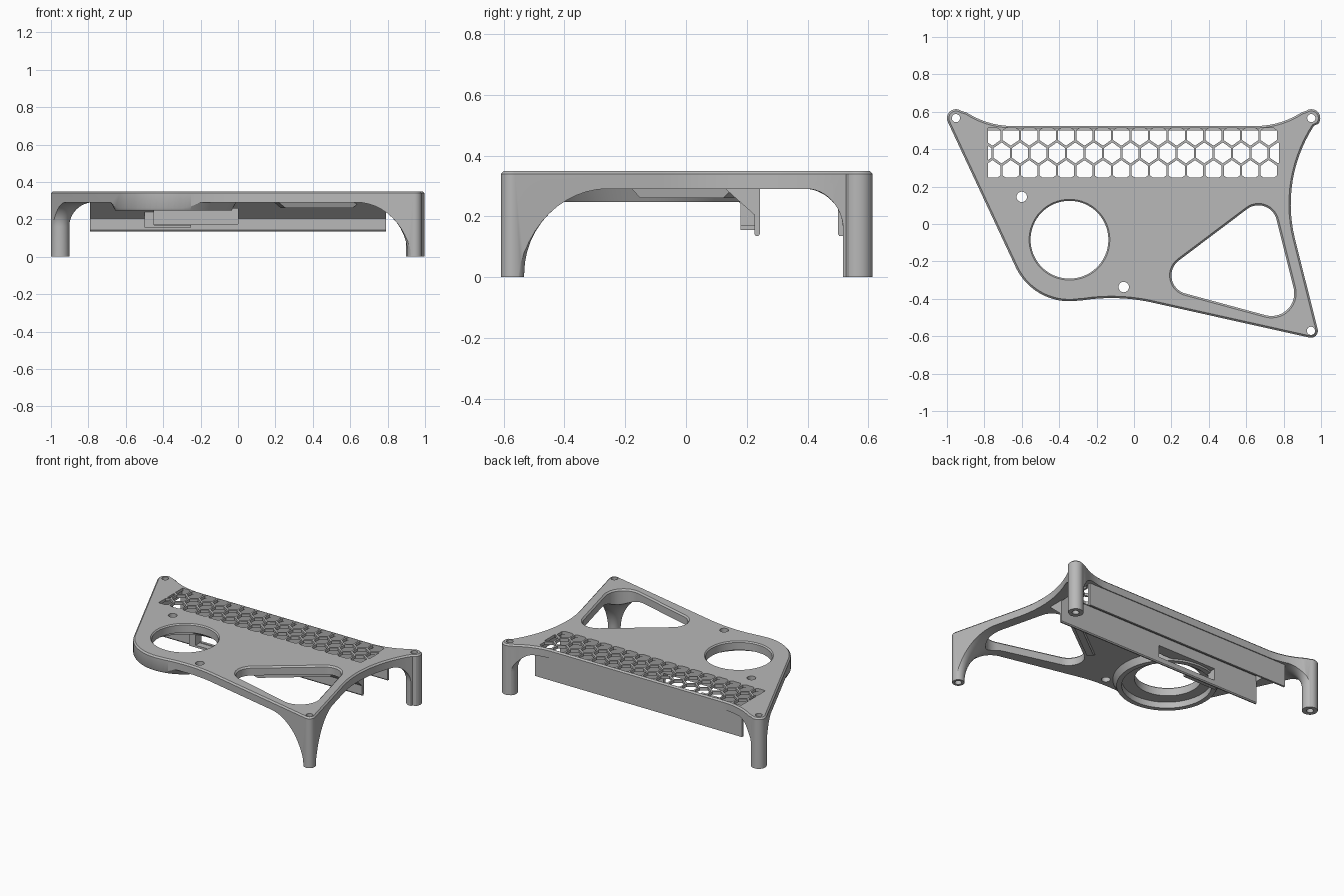
import bpy, bmesh
from math import sin, cos, radians, pi

cube = bpy.data.objects.get("Cube")
if cube:
    bpy.data.objects.remove(cube, do_unlink=True)

grey = bpy.data.materials.new("plain grey")
grey.use_nodes = True
grey.diffuse_color = (0.48, 0.48, 0.48, 1)
grey.node_tree.nodes["Principled BSDF"].inputs["Base Color"].default_value = (0.48, 0.48, 0.48, 1)

TOP, UNDER = 0.35, 0.29


def finish(name, bm):
    bmesh.ops.recalc_face_normals(bm, faces=bm.faces)
    mesh = bpy.data.meshes.new(name)
    bm.to_mesh(mesh)
    bm.free()
    mesh.materials.append(grey)
    ob = bpy.data.objects.new(name, mesh)
    bpy.context.collection.objects.link(ob)
    return ob


def add_loft(bm, rings):
    """Closed solid through rings of equal point count."""
    loops = [[bm.verts.new(p) for p in ring] for ring in rings]
    n = len(loops[0])
    for a, b in zip(loops, loops[1:]):
        for i in range(n):
            j = (i + 1) % n
            bm.faces.new((a[i], a[j], b[j], b[i]))
    bm.faces.new(loops[0][::-1])
    bm.faces.new(loops[-1])


def loft(name, rings):
    bm = bmesh.new()
    add_loft(bm, rings)
    return finish(name, bm)


def box(name, x0, x1, y0, y1, z0, z1):
    ring = [(x0, y0), (x1, y0), (x1, y1), (x0, y1)]
    return loft(name, [at(ring, z0), at(ring, z1)])


def at(points, z):
    return [(x, y, z) for x, y in points]


def arc(cx, cy, r, a0, a1, n=14):
    angles = [radians(a0 + (a1 - a0) * i / n) for i in range(n + 1)]
    return [(cx + r * cos(a), cy + r * sin(a)) for a in angles]


def lathe(name, cx, cy, profile, n=64):
    return loft(name, [at(arc(cx, cy, r, 0, 360 - 360 / n, n - 1), z) for r, z in profile])


def boolean(target, operation, *tools):
    """Apply boolean operations and discard the tool solids."""
    for tool in tools:
        mod = target.modifiers.new("cut", 'BOOLEAN')
        mod.operation, mod.solver, mod.object = operation, 'EXACT', tool
        bpy.ops.object.select_all(action='DESELECT')
        bpy.context.view_layer.objects.active = target
        target.select_set(True)
        bpy.ops.object.modifier_apply(modifier=mod.name)
        bpy.data.objects.remove(tool, do_unlink=True)


# Each leg: x, y, radius, flare radius
FRONT, LEFT, RIGHT = LEGS = [(0.946, -0.571, 0.037, 0.28),
                             (0.948, 0.566, 0.048, 0.13),
                             (-0.952, 0.566, 0.048, 0.13)]


def outline(d=0.0):
    """Plan shape from tangent arcs, shrunk inwards by d."""
    def tip(leg, a0, a1):
        return arc(leg[0], leg[1], leg[2] - d, a0, a1)
    return (tip(FRONT, -102, 14)
            + arc(1.608, 0.106, 0.77 + d, 194, 147)
            + tip(LEFT, -40, 127)
            + arc(0.65, 0.974, 0.45 + d, -57, -90)
            + arc(-0.65, 0.974, 0.45 + d, -90, -123)
            + tip(RIGHT, 53, 206)
            + arc(-0.345, -0.095, 0.318 - d, 205, 279, 24)
            + arc(-0.12, -1.396, 1 + d, 99, 78))


def triangle(d=0.0):
    """Rounded triangular opening, grown outwards by d."""
    return (arc(0.30, -0.275, 0.10 + d, 127, 258)
            + arc(0.735, -0.37, 0.122 + d, 257, 373)
            + arc(0.665, 0.0, 0.10 + d, 13, 127))


# Deck slab, flared legs and fan collar, trimmed to the plan shape
body = box("deck_with_legs", -1.2, 1.2, -0.8, 0.8, UNDER, TOP + 0.05)
for x, y, r, flare in LEGS:
    profile = [(r + 0.002, 0)]
    for i in range(13):
        t = i / 12 * pi / 2
        profile.append((r + 0.002 + flare * (1 - cos(t)), UNDER + 0.001 - flare + flare * sin(t)))
    profile.append((profile[-1][0], UNDER + 0.01))
    boolean(body, 'UNION', lathe("leg", x, y, profile))
FAN = (-0.345, -0.095)
boolean(body, 'UNION', lathe("collar", *FAN, [(0.312, 0.248), (0.335, UNDER), (0.335, UNDER + 0.01)]))
trim = loft("trim", [at(outline(), -0.01), at(outline(), TOP - 0.01), at(outline(0.01), TOP)])
boolean(body, 'INTERSECT', trim)

# Openings: triangle, fan hole, fan recess and the thinned area under the grille
opening = loft("opening", [at(triangle(), 0), at(triangle(), TOP - 0.01),
                           at(triangle(0.012), TOP + 0.002)])
fan_hole = lathe("fan_hole", -0.345, -0.084, [(0.208, 0.2), (0.208, TOP - 0.008), (0.218, TOP + 0.002)])
recess = lathe("recess", *FAN, [(0.28, 0.2), (0.28, UNDER)])
pocket = box("pocket", -0.785, 0.785, 0.242, 0.513, 0.2, TOP - 0.02)
boolean(body, 'DIFFERENCE', opening, fan_hole, recess, pocket)


def screw_hole(x, y, r):
    return lathe("screw_hole", x, y, [(r, -0.1), (r, TOP + 0.1)], 24)


# Screw holes through the legs and beside the fan
FAN_SCREW = (-0.6, 0.145, 0.028)
for x, y, r in [leg[:2] + (0.022,) for leg in LEGS] + [FAN_SCREW, (-0.055, -0.337, 0.028)]:
    boolean(body, 'DIFFERENCE', screw_hole(x, y, r))

# Honeycomb grille: three staggered rows clipped to a rectangle
bm = bmesh.new()
W, S, T, PITCH = 0.0435, 0.026, 0.056, 0.0985
for row in (-1, 0, 1):
    for k in range(-1, 18):
        cx = -0.757 + PITCH * (k + (0.5 if row == 0 else 0))
        cy = 0.380 + row * 0.0945
        cell = [(0, -T), (W, -S), (W, S), (0, T), (-W, S), (-W, -S)]
        cell = [(cx + x, cy + y) for x, y in cell]
        add_loft(bm, [at(cell, 0.2), at(cell, 0.4)])
cells = finish("cells", bm)
boolean(cells, 'INTERSECT', box("clip", -0.78, 0.775, 0.248, 0.512, 0.22, 0.38))
boolean(body, 'DIFFERENCE', cells)


def x_prism(name, x0, x1, profile):
    return loft(name, [[(x, y, z) for y, z in profile] for x in (x0, x1)])


# Two hanging walls that form a tray slot
back_wall = x_prism("back_wall", -0.79, 0.79, [
    (0.518, UNDER + 0.003), (0.518, 0.135), (0.505, 0.135), (0.499, 0.142), (0.499, UNDER + 0.003)])
front_wall = x_prism("front_wall", -0.79, 0.79, [
    (0.243, UNDER + 0.003), (0.243, 0.142), (0.238, 0.135), (0.230, 0.135), (0.225, 0.142),
    (0.225, 0.205), (0.13, UNDER), (0.13, UNDER + 0.003)])
boolean(front_wall, 'DIFFERENCE', box("window", -0.45, 0, 0.05, 0.3, 0.175, 0.258),
        screw_hole(*FAN_SCREW))

# Duct bracket at the window
bracket_side = x_prism("bracket_side", -0.5, -0.45, [
    (0.18, 0.155), (0.228, 0.155), (0.228, 0.26), (0.16, 0.26), (0.18, 0.24)])
bracket_floor = box("bracket_floor", -0.46, -0.25, 0.18, 0.228, 0.155, 0.17)

# Stiffening rib beside the triangle, with sloped ends
direction, normal = (0.795, 0.607), (-0.607, 0.795)


def rib_ring(start, end, z):
    corners = [(start, 0.008), (end, 0.008), (end, 0.05), (start, 0.05)]
    return at([(0.22 + direction[0] * s + normal[0] * w, -0.187 + direction[1] * s + normal[1] * w)
               for s, w in corners], z)


rib = loft("stiffening_rib", [rib_ring(0.05, 0.50, 0.26), rib_ring(0.0, 0.55, UNDER + 0.003)])

# Smooth curved faces, keep edges crisp
parts = [body, back_wall, front_wall, bracket_side, bracket_floor, rib]
bpy.ops.object.select_all(action='DESELECT')
for ob in parts:
    ob.data.materials.clear()
    ob.data.materials.append(grey)
    ob.select_set(True)
bpy.context.view_layer.objects.active = body
bpy.ops.object.shade_smooth_by_angle(angle=radians(30))
